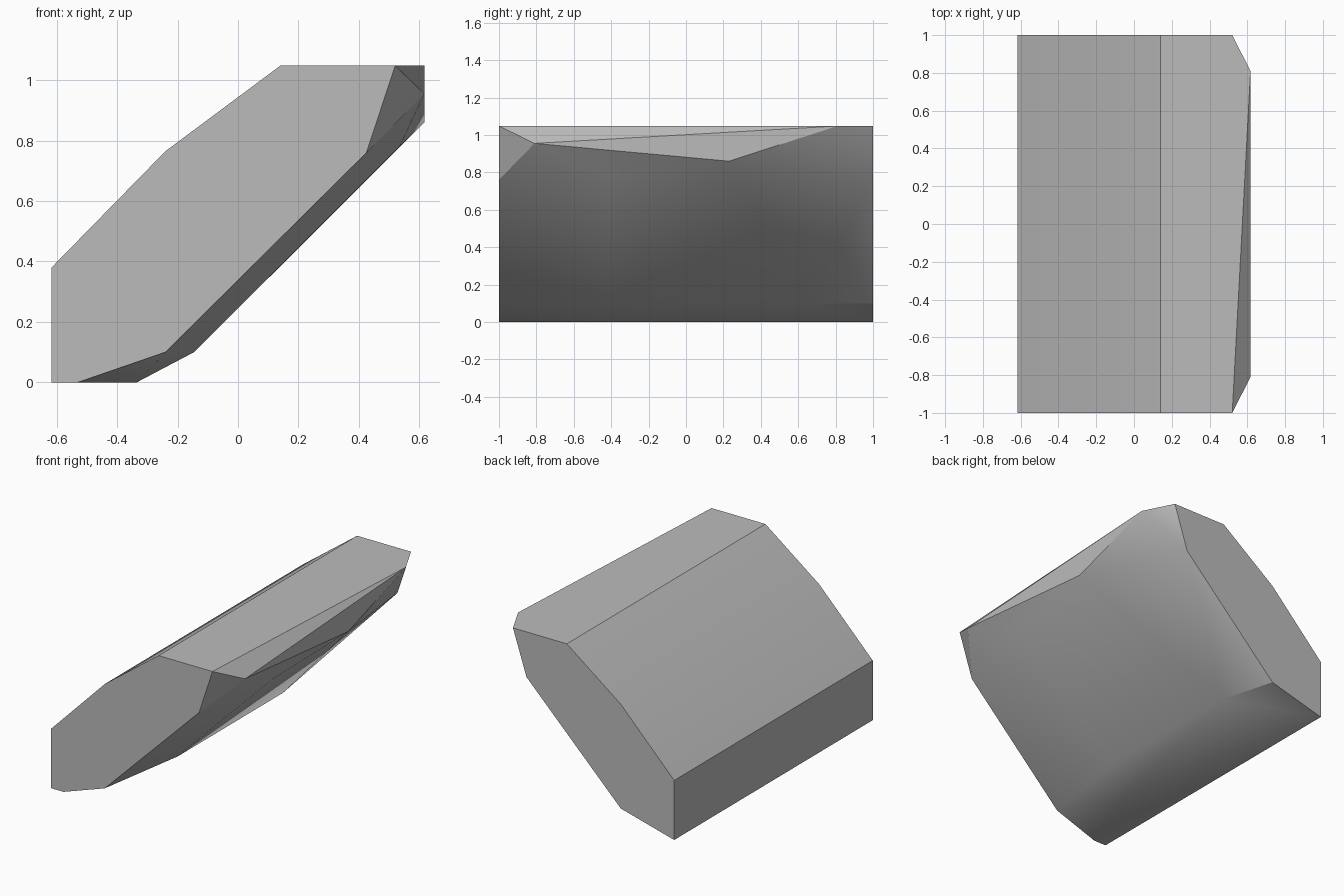
import bpy, bmesh
from math import radians

cube = bpy.data.objects.get("Cube")
if cube:
    bpy.data.objects.remove(cube, do_unlink=True)

# Plain grey stone
grey = bpy.data.materials.new("stone_grey")
grey.use_nodes = True
colour = (0.5, 0.5, 0.5, 1)
grey.diffuse_color = colour
grey.node_tree.nodes["Principled BSDF"].inputs["Base Color"].default_value = colour

# End profile (x, z), shared by both flat ends
profile = [(-0.617, 0), (-0.617, 0.38), (-0.24, 0.765), (0.14, 1.048),
           (0.52, 1.048), (0.425, 0.76), (-0.24, 0.1)]
points = [(x, y, z) for y in (-1, 1) for x, z in profile]

# Chipped corners of the overhanging side and the underside
points += [
    (0.617, -0.81, 0.955), (0.617, 0.23, 0.86), (0.617, 0.81, 1.048),
    (0.535, -0.42, 0.78),
    (-0.145, 0.66, 0.1), (-0.145, -0.4, 0.1),
    (-0.335, -0.5, 0), (-0.53, -1, 0),
]

# Wrap the corners into one solid faceted block
bm = bmesh.new()
for p in points:
    bm.verts.new(p)
hull = bmesh.ops.convex_hull(bm, input=bm.verts)
loose = {v for v in hull["geom_interior"] + hull["geom_unused"]
         if isinstance(v, bmesh.types.BMVert) and not v.link_faces}
bmesh.ops.delete(bm, geom=list(loose), context='VERTS')
bmesh.ops.dissolve_limit(bm, angle_limit=radians(1), verts=bm.verts, edges=bm.edges)
bmesh.ops.recalc_face_normals(bm, faces=bm.faces)

mesh = bpy.data.meshes.new("faceted_block")
bm.to_mesh(mesh)
bm.free()
mesh.materials.append(grey)
block = bpy.data.objects.new("faceted_block", mesh)
bpy.context.collection.objects.link(block)

# Smooth the shallow facets, keep the strong edges crisp
bpy.ops.object.select_all(action='DESELECT')
block.select_set(True)
bpy.context.view_layer.objects.active = block
bpy.ops.object.shade_smooth_by_angle(angle=radians(30))
